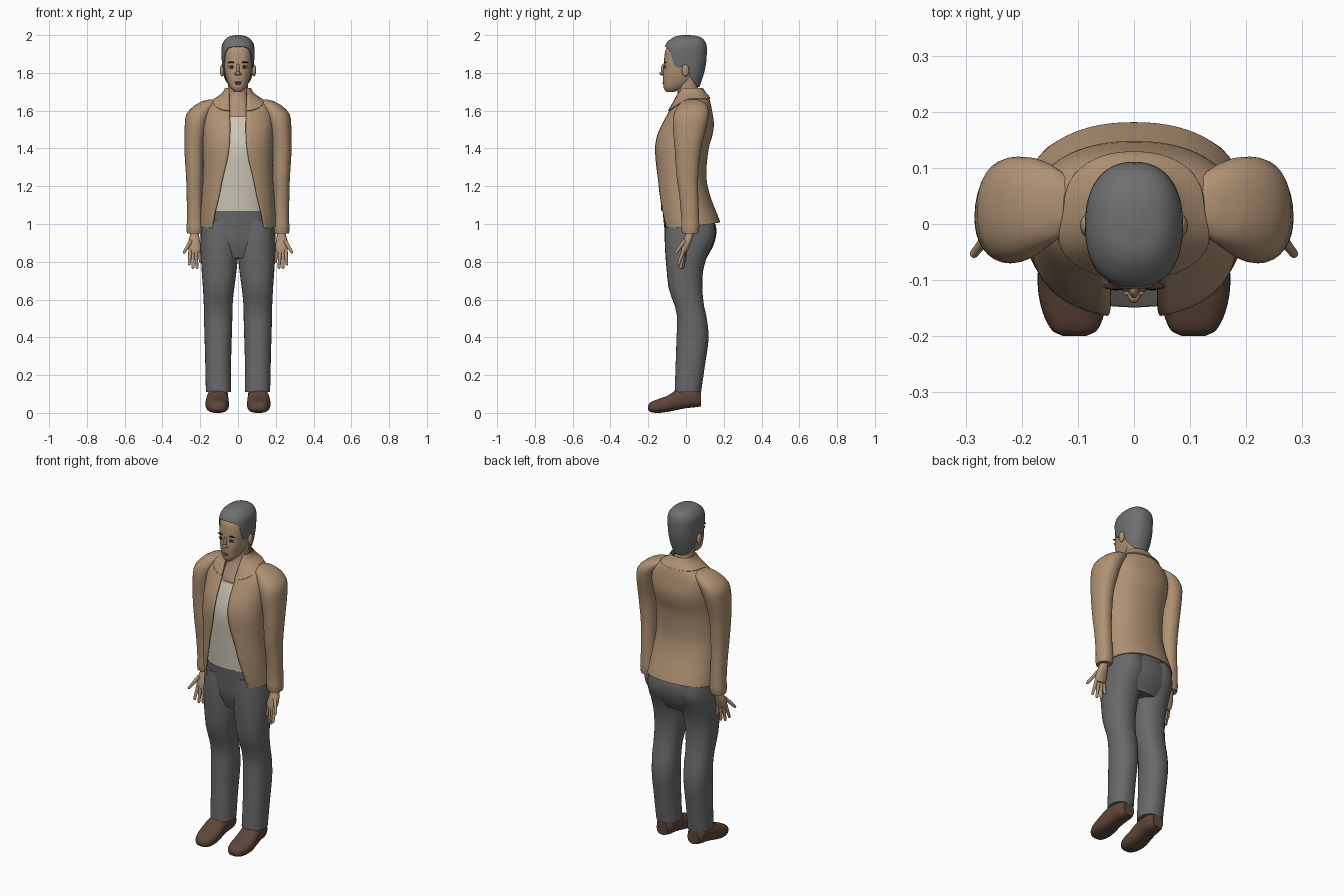
import bpy, bmesh
from math import sin, cos, pi, asin, radians, degrees
from mathutils import Vector, Matrix

cube = bpy.data.objects.get("Cube")
if cube:
    bpy.data.objects.remove(cube, do_unlink=True)

CM = 0.01  # every size below is in hundredths of a unit


def material(name, *rgb):
    mat = bpy.data.materials.new(name)
    mat.use_nodes = True
    mat.diffuse_color = (*rgb, 1)
    mat.node_tree.nodes["Principled BSDF"].inputs["Base Color"].default_value = (*rgb, 1)
    return mat


skin = material("skin", .44, .29, .18)
tan_cloth = material("tan cloth", .43, .285, .17)
cream_cloth = material("cream cloth", .62, .57, .47)
grey_cloth = material("grey cloth", .14, .14, .145)
grey_hair = material("grey hair", .16, .16, .165)
brown_leather = material("brown leather", .11, .06, .04)
dark_brown = material("dark brown", .04, .025, .02)
lip_brown = material("lip brown", .25, .12, .08)


def finish(name, bm, mat, thickness=0):
    """Turn a bmesh into a smooth shaded object."""
    bmesh.ops.recalc_face_normals(bm, faces=bm.faces)
    bmesh.ops.scale(bm, vec=(CM, CM, CM), verts=bm.verts)
    mesh = bpy.data.meshes.new(name)
    bm.to_mesh(mesh)
    bm.free()
    mesh.materials.append(mat)
    obj = bpy.data.objects.new(name, mesh)
    bpy.context.collection.objects.link(obj)
    bpy.ops.object.select_all(action='DESELECT')
    obj.select_set(True)
    bpy.context.view_layer.objects.active = obj
    bpy.ops.object.shade_smooth_by_angle(angle=radians(50))
    if thickness:
        solid = obj.modifiers.new("thickness", 'SOLIDIFY')
        solid.thickness = thickness * CM
        solid.offset = -1
    return obj


def sample(table, h):
    """Smoothly interpolate the rows of a table, keyed by the first column."""
    h = min(max(h, table[0][0]), table[-1][0])
    i = max(k for k in range(len(table) - 1) if table[k][0] <= h)
    a, b = table[i], table[i + 1]
    before, after = table[max(i - 1, 0)], table[min(i + 2, len(table) - 1)]
    span = b[0] - a[0]
    f = (h - a[0]) / span
    result = []
    for p, q, r, s in zip(before[1:], a[1:], b[1:], after[1:]):
        m = (r - p) / (b[0] - before[0]) * span
        n = (s - q) / (after[0] - a[0]) * span
        hermite = q + f * m + f * f * (3 * (r - q) - 2 * m - n) + f ** 3 * (m + n - 2 * (r - q))
        result.append(min(max(hermite, min(q, r) - .5), max(q, r) + .5))
    return result


def power(v, e):
    return abs(v) ** e * (1 if v >= 0 else -1)


def shell(name, table, mat, side=1, low=None, gap=None, grow=0, box=.9,
          along='z', cap=True, thickness=0, seg=32, rows=28):
    """Loft rounded sections: (height, centre x, half width, front, back)."""
    bm = bmesh.new()
    grid = []
    for j in range(rows + 1):
        ring = []
        v = (1 - cos(pi * j / rows)) / 2
        for i in range(seg + (1 if gap else 0)):
            t = 2 * pi * i / seg
            base = low(t) if low else table[0][0]
            h = base + (table[-1][0] - base) * v
            cx, half, front, back = sample(table, h)
            half, front, back = half + grow, front - grow, back + grow
            if gap:
                start = asin(min(sample(gap, h)[0] / half, .95) ** (1 / box))
                t = start + (2 * pi - 2 * start) * i / seg
            x = side * (cx + half * power(sin(t), box))
            d = (front + back) / 2 - (back - front) / 2 * power(cos(t), box)
            ring.append(bm.verts.new((x, d, h) if along == 'z' else (x, h, d)))
        grid.append(ring)
    count = len(grid[0])
    for r0, r1 in zip(grid, grid[1:]):
        for i in range(count - 1 if gap else count):
            k = (i + 1) % count
            bm.faces.new((r0[i], r0[k], r1[k], r1[i]))
    if not gap:
        bm.faces.new(grid[-1])
        if cap:
            bm.faces.new(grid[0])
    return finish(name, bm, mat, thickness)


def add_ball(bm, centre, size):
    matrix = Matrix.Translation(centre) @ Matrix.Diagonal((*size, 1))
    bmesh.ops.create_uvsphere(bm, u_segments=16, v_segments=10, radius=1, matrix=matrix)


def ball(name, mat, centre, size):
    bm = bmesh.new()
    add_ball(bm, centre, size)
    return finish(name, bm, mat)


def finger(name, start, end, r0, r1):
    """Tapered finger with a rounded tip."""
    bm = bmesh.new()
    a, b = Vector(start), Vector(end)
    turn = (b - a).to_track_quat('Z', 'Y').to_matrix().to_4x4()
    bmesh.ops.create_cone(bm, cap_ends=True, segments=12, radius1=r0, radius2=r1,
                          depth=(b - a).length, matrix=Matrix.Translation((a + b) / 2) @ turn)
    add_ball(bm, b, (r1, r1, r1))
    return finish(name, bm, skin)


# Trousers
shell("trouser_hips", [(82, 0, 14, -8, 11), (90, 0, 19.5, -10.5, 15), (98, 0, 19.3, -11.5, 16),
                       (108, 0, 17.3, -12.5, 12)], grey_cloth)
leg = [(11, 10.3, 6.7, -6, 8), (25, 10.5, 6.8, -5.5, 10), (40, 10.5, 7.2, -5, 12),
       (50, 10.5, 7.5, -4.7, 11), (57, 10.5, 7.6, -6, 9.5), (65, 10.3, 8.2, -9, 8.7),
       (75, 10, 9.2, -10.2, 9), (85, 9.8, 10, -11, 12), (93, 9.6, 10.2, -11.3, 15.5),
       (102, 9.5, 9.3, -11, 15)]
shoe = [(-20, 10.6, 2, 1.5, 4), (-19, 10.6, 4, .5, 5.5), (-15, 10.8, 5.7, 0, 7.2),
        (-10, 11, 6.2, .5, 9), (-5, 10.9, 5.8, 1.5, 12), (0, 10.6, 5.4, 2.5, 13),
        (5, 10.3, 5, 3, 13), (8, 10.2, 3.5, 3.5, 11)]

# Shirt, chest and neck
shell("shirt", [(104, 0, 17.3, -12.9, 13), (115, 0, 17, -13.6, 11), (125, 0, 16.5, -14.2, 9),
                (140, 0, 16.5, -14.8, 10), (150, 0, 16, -12.3, 12), (157, 0, 12, -9.6, 11)],
      cream_cloth, low=lambda t: 107)
shell("neck", [(150, 0, 9, -10, 9), (157, 0, 9, -8.5, 9), (163, 0, 7, -6.3, 8),
               (168, 0, 5.5, -4.7, 7), (174, 0, 5.2, -4, 6.3), (180, 0, 5.5, -3, 6)], skin)

# Open jacket with rounded hem
jacket = [(98, 0, 20.3, -14, 19.3), (104, 0, 20, -14.8, 17), (115, 0, 19.2, -15.5, 12.8),
          (125, 0, 18.5, -16, 10.8), (140, 0, 18.5, -16.7, 12), (147, 0, 18.7, -15.5, 14),
          (153, 0, 19, -12.8, 14.8), (160, 0, 18.5, -9, 13.8), (164, 0, 15.5, -6.8, 13),
          (167, 0, 11, -5.5, 12), (169.5, 0, 7.6, -4.5, 10)]
opening = [(98, 13.8), (107, 12), (115, 10), (124, 8.2), (135, 5.5), (145, 4.3), (160, 4.3), (172, 5)]
shell("jacket", jacket, tan_cloth, low=lambda t: 99.5 - 1.5 * cos(t), gap=opening,
      thickness=.6, seg=56, rows=40)
shell("collar", jacket[-4:] + [(172, 0, 6.2, -3, 8.3)], tan_cloth, gap=opening, grow=.7,
      low=lambda t: 166.5 - 6.5 * max(cos(t), 0) ** 3, thickness=.6, seg=40, rows=14)
sleeve = [(95, 23, 4, -2, 6.5), (98, 22.8, 4.5, -2.6, 7), (102, 22.8, 4.2, -2.5, 7),
          (115, 23, 4.2, -3.5, 6.5), (125, 23, 4.5, -5, 6.5), (140, 23.2, 5.2, -6, 8),
          (152, 22.2, 6, -7, 11), (158, 20.8, 6.6, -6.5, 12), (162, 18, 6, -4.5, 11.5),
          (165, 14.5, 4.5, -2, 9), (166, 13, 2, 1, 6)]

# Head and hair
head = [(170, 0, 2, -10.5, -6), (172, 0, 4, -11.8, -1), (175, 0, 5.5, -12, 3), (179, 0, 6.7, -12.2, 6.5),
        (183, 0, 7.4, -11.8, 8), (188, 0, 7.8, -11.5, 8.5), (193, 0, 7.6, -10.5, 9),
        (197, 0, 5.5, -7, 7), (199, 0, 2, -3, 3)]
shell("head", head, skin, box=.85)
hairline = [(0, 194), (35, 193), (50, 190), (62, 183.5), (78, 183), (90, 183),
            (105, 177), (140, 173), (180, 172.5)]
shell("hair", [(172, 0, 5.5, -5, 7), (178, 0, 7.6, -9, 9), (184, 0, 8.4, -11, 10.5),
               (190, 0, 8.7, -11.6, 11), (195, 0, 8.4, -10.8, 10.8), (198, 0, 6.5, -8, 9),
               (199.5, 0, 4, -5, 6), (200, 0, 1, -1.5, 2)], grey_hair, cap=False, box=.87, seg=64,
      low=lambda t: sample(hairline, min(degrees(t), 360 - degrees(t)))[0], thickness=.6)
ball("nose_bridge", skin, (0, -11.7, 181.7), (.9, 1.5, 3.4))
ball("nose_tip", skin, (0, -12.7, 179.7), (1.1, 1.4, 1))
ball("upper_lip", lip_brown, (0, -11.6, 175.1), (2.2, .8, .45))
ball("lower_lip", lip_brown, (0, -11.6, 174.3), (1.8, .8, .5))

# Paired parts: clothes, hands and face details
hand = [(85, 22.8, 2.6, -2.6, .6), (87, 23, 3.4, -2.5, 1.5), (91, 23.2, 3.1, -1.5, 3),
        (94, 23, 2.4, -.5, 4), (97, 23, 2.4, 0, 4.5)]
fingers = {"index_finger": ((25.2, -1, 87), (25.8, -4, 78.8)),
           "middle_finger": ((23.9, -1, 86.5), (23.8, -2.8, 77)),
           "ring_finger": ((22.4, -.8, 86.5), (21.7, -1.8, 77)),
           "little_finger": ((21, -.6, 87), (19.8, -1, 80)),
           "thumb": ((25, -.8, 91), (28.5, -5.3, 85))}
for word, s in (("left", 1), ("right", -1)):
    shell(word + "_trouser_leg", leg, grey_cloth, s)
    shell(word + "_shoe", shoe, brown_leather, s, along='y', box=.75)
    shell(word + "_sleeve", sleeve, tan_cloth, s)
    shell(word + "_palm", hand, skin, s, seg=20, rows=12)
    for part, (a, b) in fingers.items():
        finger(word + "_" + part, (s * a[0], *a[1:]), (s * b[0], *b[1:]), 1.1, .75)
    ball(word + "_ear", skin, (s * 8.5, -.3, 181.3), (1.1, 1.9, 3.2))
    ball(word + "_nostril", skin, (s * 1.1, -12, 179.4), (.8, .9, .7))
    ball(word + "_eye", cream_cloth, (s * 3.3, -11.1, 182.9), (1.5, .6, .55))
    ball(word + "_iris", dark_brown, (s * 3.3, -11.4, 182.9), (.7, .5, .55))
    ball(word + "_eyelid", dark_brown, (s * 3.3, -11.2, 183.5), (1.7, .6, .3))
    ball(word + "_eyebrow", dark_brown, (s * 3.5, -11.1, 185.6), (2.1, .6, .4))
